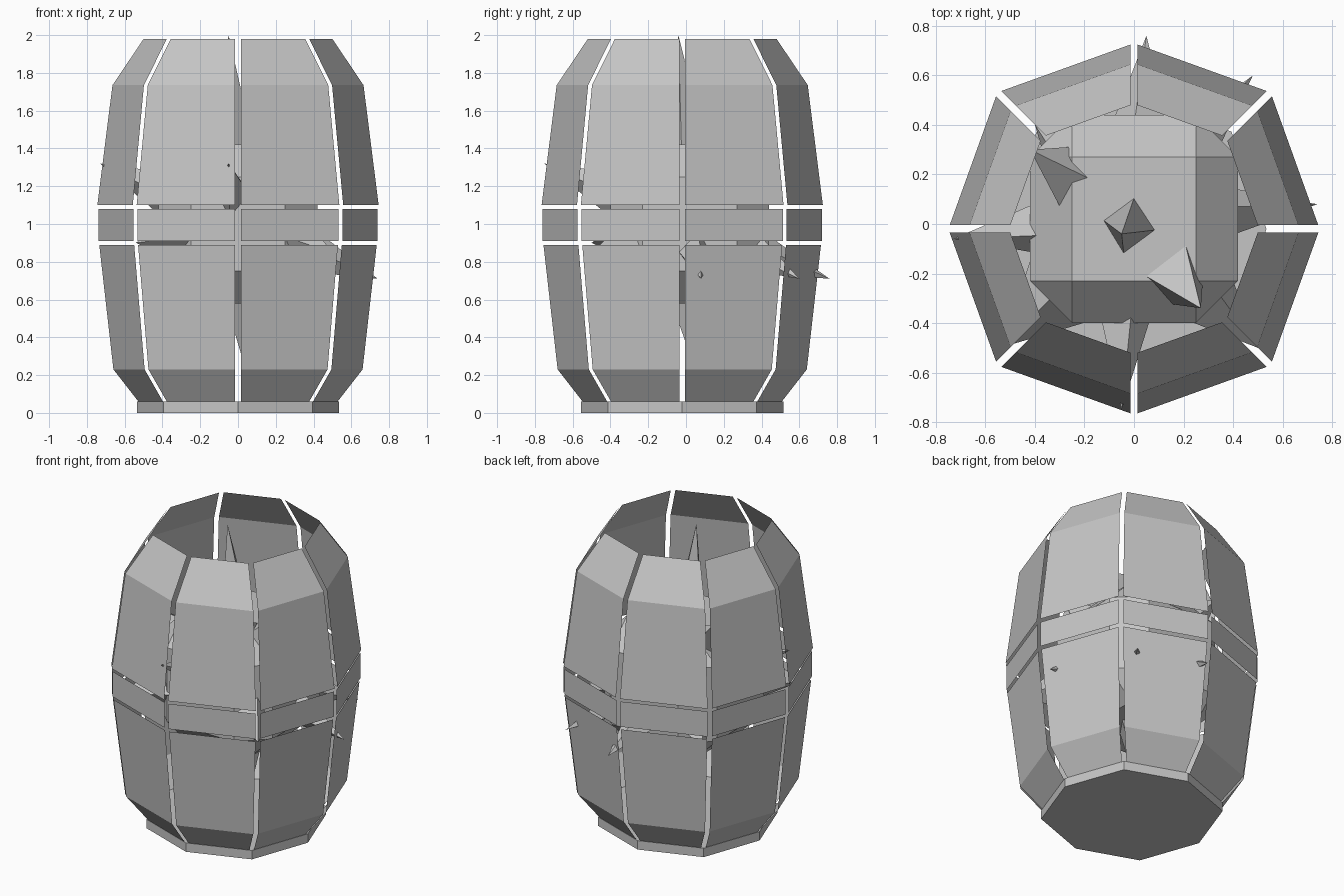
import bpy, bmesh, math, random
from mathutils import Vector

random.seed(4)
cube = bpy.data.objects.get("Cube")
if cube:
    bpy.data.objects.remove(cube, do_unlink=True)

grey = bpy.data.materials.new("stone_grey")
grey.use_nodes = True
grey.diffuse_color = (0.56, 0.56, 0.56, 1)
grey.node_tree.nodes["Principled BSDF"].inputs["Base Color"].default_value = (0.56, 0.56, 0.56, 1)

CENTRE_Y = -0.02
GAP = 0.016


def finish(name, bm):
    mesh = bpy.data.meshes.new(name)
    bm.to_mesh(mesh)
    bm.free()
    mesh.materials.append(grey)
    obj = bpy.data.objects.new(name, mesh)
    bpy.context.collection.objects.link(obj)
    return obj


def corner(i, radius, z):
    """Octagon corner; the diagonal corners sit slightly further out."""
    a = i * math.pi / 4
    r = radius * (1.04 if i % 2 else 1)
    return Vector((r * math.cos(a), r * math.sin(a) + CENTRE_Y, z))


def plate(name, i, profile):
    """One thin shell plate between two octagon corners, narrowed to leave a gap."""
    bm = bmesh.new()
    rows = []
    for radius, z in profile:
        a, b = corner(i, radius, z), corner(i + 1, radius, z)
        side = (b - a).normalized() * GAP
        rows.append((bm.verts.new(a + side), bm.verts.new(b - side)))
    for low, high in zip(rows, rows[1:]):
        bm.faces.new((low[0], low[1], high[1], high[0]))
    finish(name, bm)


# Shell: three tiers of eight plates
tiers = {
    "lower_plate": [(0.525, 0.05), (0.665, 0.23), (0.74, 0.89)],
    "middle_plate": [(0.745, 0.91), (0.745, 1.08)],
    "upper_plate": [(0.75, 1.1), (0.67, 1.735), (0.505, 1.98)],
}
for tier, profile in tiers.items():
    for i in range(8):
        plate(f"{tier}_{i + 1}", i, profile)

# Solid octagonal base
bm = bmesh.new()
rings = [[bm.verts.new(corner(i, 0.535, z)) for i in range(8)] for z in (0, 0.06)]
bm.faces.new(rings[0][::-1])
bm.faces.new(rings[1])
for i in range(8):
    j = (i + 1) % 8
    bm.faces.new((rings[0][i], rings[0][j], rings[1][j], rings[1][i]))
finish("base", bm)

# Faceted core floating inside the shell
core_centre = Vector((0.0, 0.02, 1.0))
bm = bmesh.new()
bmesh.ops.create_cube(bm, size=0.84)
bmesh.ops.bevel(bm, geom=bm.edges[:], offset=0.17, segments=1, affect='EDGES')
bmesh.ops.translate(bm, verts=bm.verts, vec=core_centre)
finish("core", bm)


def spike(name, tip, base_radius, depth=0.25):
    """Four-sided spike from inside the core out to its tip."""
    tip = Vector(tip)
    axis = (tip - core_centre).normalized()
    foot = core_centre + axis * depth
    u = axis.orthogonal().normalized()
    v = axis.cross(u)
    bm = bmesh.new()
    point = bm.verts.new(tip)
    ring = []
    for k in range(4):
        a = k * math.pi / 2 + 0.6
        r = base_radius * random.uniform(0.85, 1.2)
        ring.append(bm.verts.new(foot + r * (u * math.cos(a) + v * math.sin(a))))
    for k in range(4):
        bm.faces.new((ring[k], ring[(k + 1) % 4], point))
    bm.faces.new(ring[::-1])
    finish(name, bm)


# Long spikes, five of which poke through the shell
spike("top_spike", (-0.05, -0.04, 2.0), 0.15)
spike("bottom_spike", (0.05, 0.06, 0.2), 0.15)
outer_tips = [(0.74, 0.08, 0.71), (0.48, 0.6, 0.71), (0.05, 0.76, 0.71),
              (-0.73, -0.06, 1.32), (-0.05, -0.75, 1.32)]
for n, tip in enumerate(outer_tips):
    spike(f"outer_spike_{n + 1}", tip, 0.15)

# Broad shards leaning out of the core
shard_tips = [(-0.42, 0.3, 1.55), (0.27, -0.34, 1.55), (-0.54, -0.5, 0.9),
              (0.5, -0.5, 0.85), (-0.4, 0.4, 0.75)]
for n, tip in enumerate(shard_tips):
    spike(f"shard_{n + 1}", tip, 0.2, 0.3)
